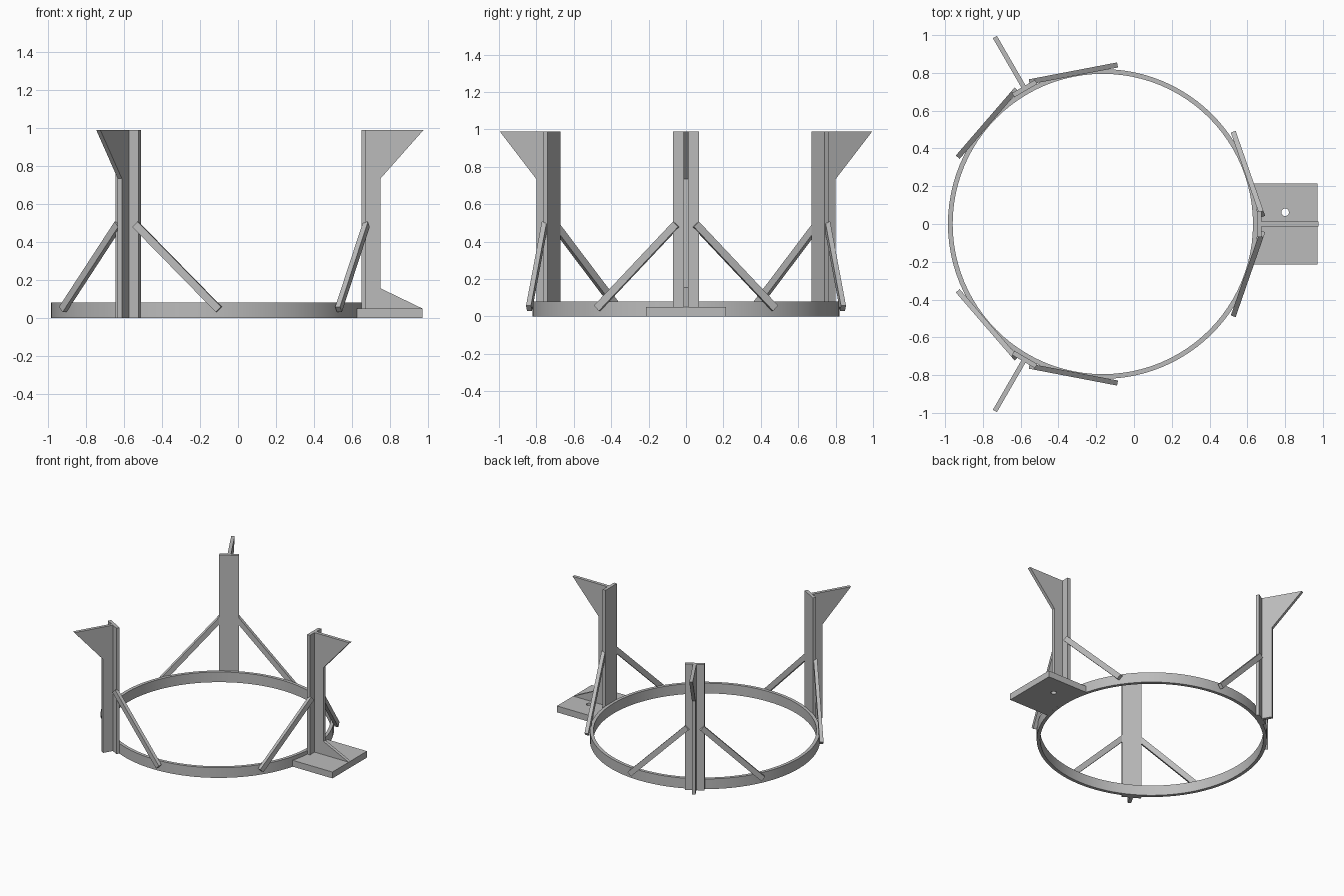
import bpy, bmesh, math
from mathutils import Matrix, Vector

if "Cube" in bpy.data.objects:
    bpy.data.objects.remove(bpy.data.objects["Cube"], do_unlink=True)

CENTRE = Matrix.Translation((-0.165, 0, 0))   # ring axis
R_OUT, R_IN, RING_H, TOP = 0.82, 0.795, 0.08, 0.99

grey = bpy.data.materials.new("plain_grey")
grey.use_nodes = True
grey.diffuse_color = (0.5, 0.5, 0.5, 1)
grey.node_tree.nodes["Principled BSDF"].inputs["Base Color"].default_value = (0.5, 0.5, 0.5, 1)


def finish(name, bm, matrix):
    bmesh.ops.recalc_face_normals(bm, faces=bm.faces)
    mesh = bpy.data.meshes.new(name)
    bm.to_mesh(mesh)
    bm.free()
    mesh.materials.append(grey)
    obj = bpy.data.objects.new(name, mesh)
    obj.matrix_world = matrix
    bpy.context.collection.objects.link(obj)
    return obj


def box(name, size, matrix):
    bm = bmesh.new()
    bmesh.ops.create_cube(bm, size=1)
    bmesh.ops.scale(bm, vec=size, verts=bm.verts)
    return finish(name, bm, matrix)


def fin(name, profile, matrix, thick=0.025):
    """Radial plate from an (r, z) profile."""
    bm = bmesh.new()
    face = bm.faces.new([bm.verts.new((r, -thick / 2, z)) for r, z in profile])
    side = bmesh.ops.extrude_face_region(bm, geom=[face])["geom"]
    bmesh.ops.translate(bm, vec=(0, thick, 0),
                        verts=[v for v in side if isinstance(v, bmesh.types.BMVert)])
    return finish(name, bm, matrix)


# Flat hoop: a rectangular section spun round the axis
bm = bmesh.new()
section = [(R_IN, 0), (R_OUT, 0), (R_OUT, RING_H), (R_IN, RING_H)]
face = bm.faces.new([bm.verts.new((r, 0, z)) for r, z in section])
edges = list(face.edges)
bm.faces.remove(face)
bmesh.ops.spin(bm, geom=edges, cent=(0, 0, 0), axis=(0, 0, 1),
               angle=math.tau, steps=96, use_merge=True)
bmesh.ops.remove_doubles(bm, verts=bm.verts, dist=0.0001)
ring = finish("base_ring", bm, CENTRE)
bpy.context.view_layer.objects.active = ring
ring.select_set(True)
bpy.ops.object.shade_smooth_by_angle(angle=math.radians(30))
ring.select_set(False)

# Three uprights, each with an outer fin and a pair of braces
for i, label in enumerate(("left", "back", "front")):
    turn = CENTRE @ Matrix.Rotation(i * math.tau / 3, 4, 'Z')
    bottom = 0.05 if i == 0 else 0.0
    box(label + "_upright", (0.025, 0.14, TOP - bottom),
        turn @ Matrix.Translation((0.828, 0, (TOP + bottom) / 2)))
    foot = [(0.835, 0.05), (1.135, 0.05), (0.917, 0.155)] if i == 0 else [(0.835, 0), (0.917, 0)]
    fin(label + "_fin", foot + [(0.917, 0.735), (1.143, TOP), (0.835, TOP)], turn)

    for side, s in (("a", 1), ("b", -1)):
        top, low = Vector((0.842, s * 0.052, 0.493)), Vector((0.695, s * 0.475, 0.044))
        along = (low - top).normalized()
        out = Vector((0, 0, 1)).cross(along).normalized()
        rot = Matrix((along, out, along.cross(out))).transposed().to_4x4()
        box(f"{label}_brace_{side}", ((low - top).length, 0.027, 0.04),
            turn @ Matrix.Translation((top + low) / 2) @ rot)

# Foot plate: hugs the hoop on its inner edge and has a bolt hole
half, far, thick = 0.215, 1.137, 0.05
reach = math.asin(half / R_OUT)
arc = [(R_OUT * math.cos(a), R_OUT * math.sin(a))
       for a in (reach * (1 - k / 6) for k in range(13))]
hole = [(0.965 + 0.02 * math.cos(a), 0.062 + 0.02 * math.sin(a))
        for a in (math.tau * k / 24 for k in range(24))]
curve = bpy.data.curves.new("foot_plate", 'CURVE')
curve.dimensions, curve.fill_mode, curve.extrude = '2D', 'BOTH', thick / 2
for outline in (arc + [(far, -half), (far, half)], hole):
    spline = curve.splines.new('POLY')
    spline.points.add(len(outline) - 1)
    for point, (x, y) in zip(spline.points, outline):
        point.co = (x, y, 0, 1)
    spline.use_cyclic_u = True
curve.materials.append(grey)
plate = bpy.data.objects.new("foot_plate", curve)
plate.matrix_world = CENTRE @ Matrix.Translation((0, 0, thick / 2))
bpy.context.collection.objects.link(plate)
bpy.context.view_layer.objects.active = plate
plate.select_set(True)
bpy.ops.object.convert(target='MESH')
bpy.ops.object.shade_flat()
